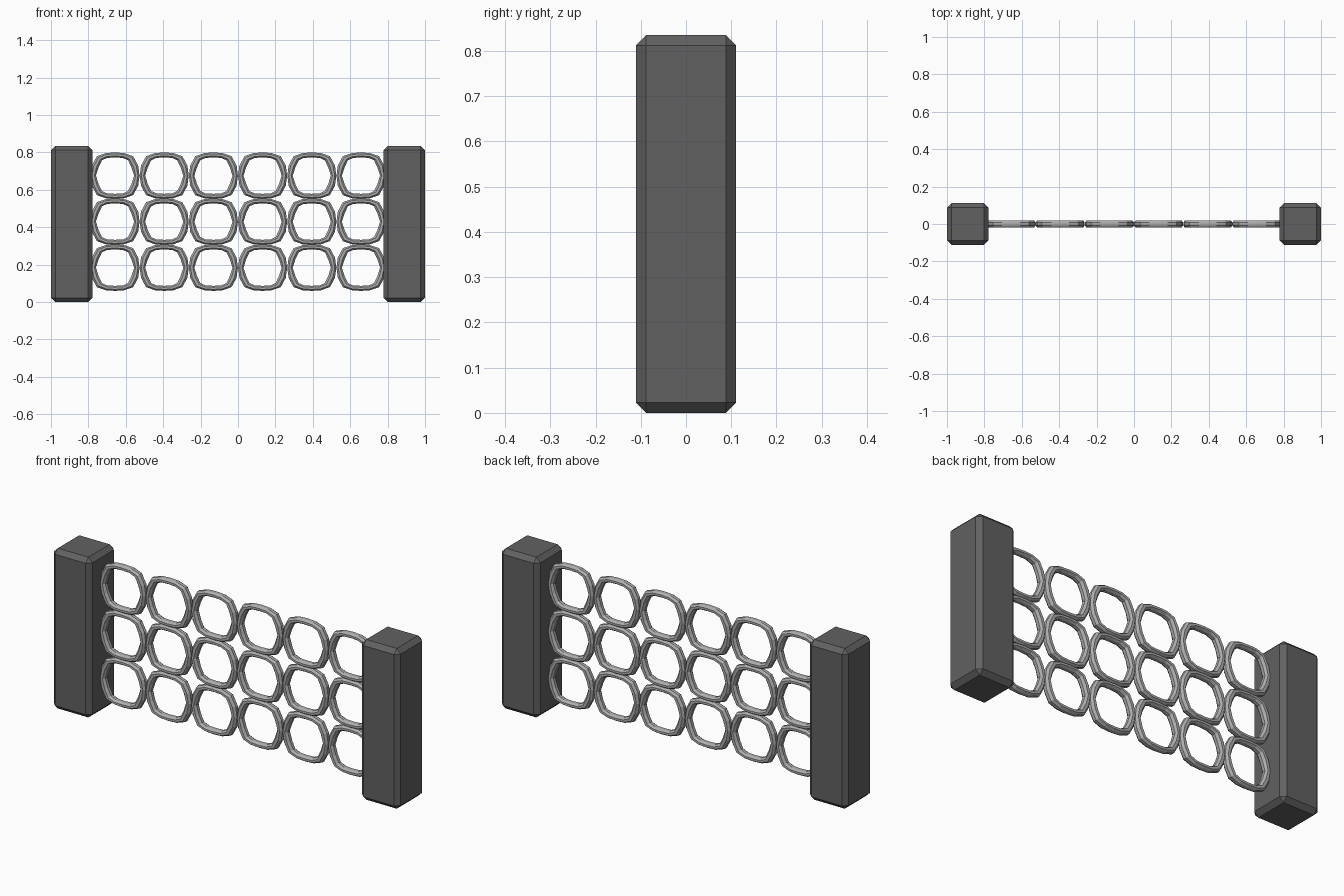
import bpy, bmesh, math

if "Cube" in bpy.data.objects:
    bpy.data.objects.remove(bpy.data.objects["Cube"])


def grey(name, v):
    m = bpy.data.materials.new(name)
    m.diffuse_color = (v, v, v, 1)
    m.use_nodes = True
    m.node_tree.nodes["Principled BSDF"].inputs["Base Color"].default_value = m.diffuse_color
    return m


POST_GREY = grey("dark_grey", 0.12)
RING_GREY = grey("light_grey", 0.42)


def finish(bm, name, mat):
    bmesh.ops.recalc_face_normals(bm, faces=bm.faces)
    me = bpy.data.meshes.new(name)
    bm.to_mesh(me)
    bm.free()
    me.materials.append(mat)
    ob = bpy.data.objects.new(name, me)
    bpy.context.collection.objects.link(ob)
    return ob


# Chamfered square end posts
def post(name, x):
    bm = bmesh.new()
    bmesh.ops.create_cube(bm, size=1)
    bmesh.ops.scale(bm, vec=(0.222, 0.222, 0.835), verts=bm.verts)
    bmesh.ops.bevel(bm, geom=bm.edges[:], offset=0.023, segments=1, affect='EDGES')
    ob = finish(bm, name, POST_GREY)
    ob.location = (x, 0, 0.4175)


post("left_post", -0.889)
post("right_post", 0.889)

# Quarter outlines of one link: rounded outside, hexagon-like hole
OUTER = [(0.131, 0), (0.124, 0.054), (0.097, 0.104), (0.048, 0.121), (0, 0.124)]
INNER = [(0.102, 0), (0.088, 0.044), (0.070, 0.082), (0.042, 0.095), (0, 0.097)]


def full_loop(q):
    half = q + [(-x, z) for x, z in q[-2::-1]]
    return half + [(x, -z) for x, z in half[-2:0:-1]]


# Link mesh: eight-sided tube between the two outlines
def link_mesh_object(name):
    bm = bmesh.new()
    rings = []
    for (ox, oz), (ix, iz) in zip(full_loop(OUTER), full_loop(INNER)):
        sec = []
        for k in range(8):
            a = math.tau * (k + 0.5) / 8
            r = 1 / math.cos(math.pi / 8)
            t = 0.5 + 0.5 * r * math.cos(a)
            sec.append(bm.verts.new((ix + (ox - ix) * t, 0.02 * r * math.sin(a),
                                     iz + (oz - iz) * t)))
        rings.append(sec)
    n = len(rings)
    for i in range(n):
        a, b = rings[i], rings[(i + 1) % n]
        for k in range(8):
            j = (k + 1) % 8
            bm.faces.new((a[k], a[j], b[j], b[k]))
    return finish(bm, name, RING_GREY)


# Net of links, three rows of six
first = link_mesh_object("link_1_1")
for row in range(3):
    for col in range(6):
        ob = first
        if row or col:
            ob = bpy.data.objects.new(f"link_{row + 1}_{col + 1}", first.data)
            bpy.context.collection.objects.link(ob)
        ob.location = ((col - 2.5) * 0.263, 0, 0.184 + row * 0.246)
